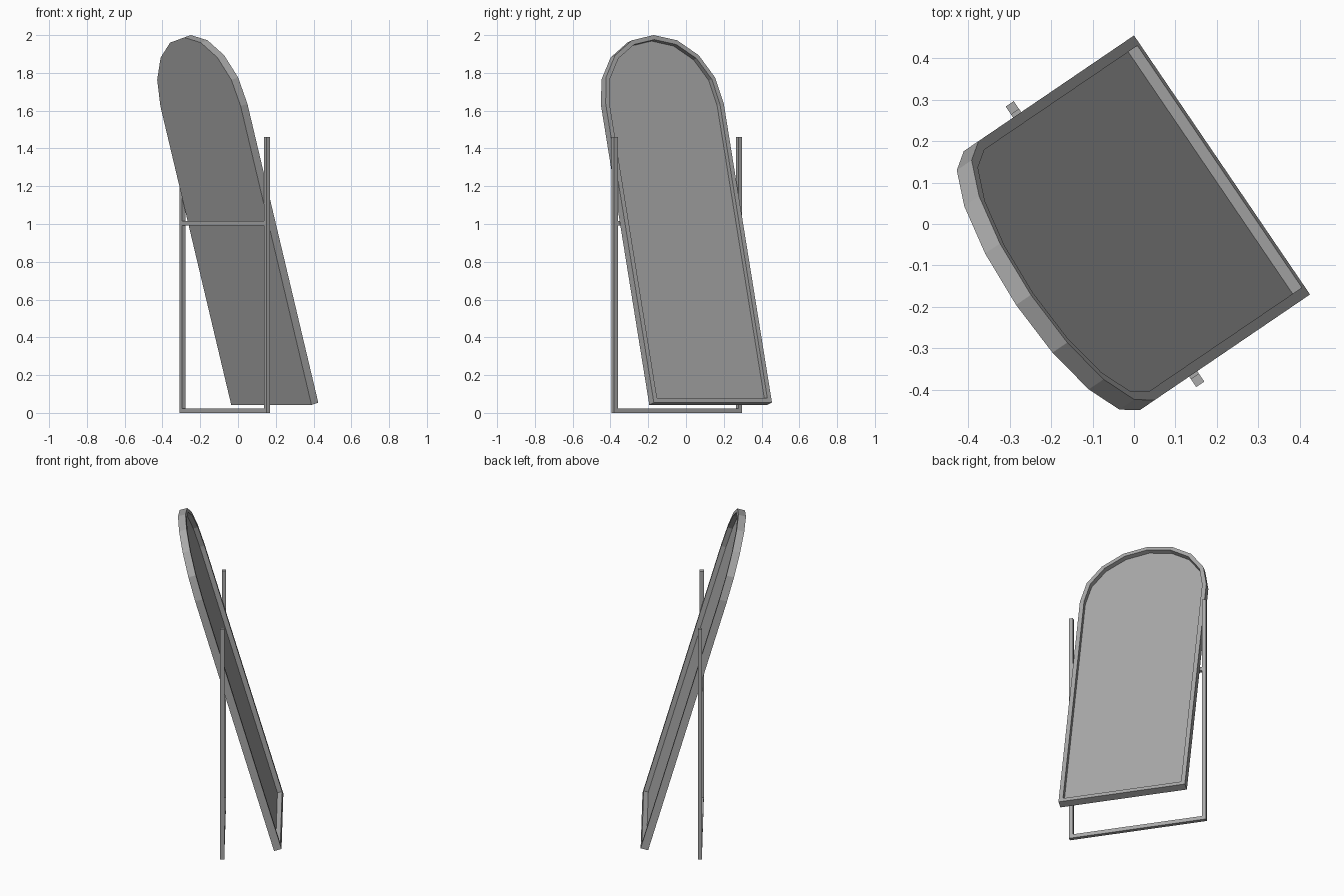
import bpy, bmesh, math
from mathutils import Matrix, Vector

if "Cube" in bpy.data.objects:
    bpy.data.objects.remove(bpy.data.objects["Cube"])

grey = bpy.data.materials.new("mid grey")
grey.use_nodes = True
COLOUR = (0.4, 0.4, 0.4, 1)
grey.diffuse_color = COLOUR
grey.node_tree.nodes["Principled BSDF"].inputs["Base Color"].default_value = COLOUR

TURN = math.radians(34.2)    # heading of the mirror face, from +x
TILT = math.radians(16)      # backward lean
WIDTH, LENGTH, DEPTH = 0.756, 2.024, 0.045
RIM, RECESS = 0.025, 0.028
heading = Matrix.Rotation(TURN, 4, 'Z')


def add_object(name, bm, matrix):
    mesh = bpy.data.meshes.new(name)
    bmesh.ops.recalc_face_normals(bm, faces=bm.faces)
    bm.to_mesh(mesh)
    bm.free()
    mesh.materials.append(grey)
    obj = bpy.data.objects.new(name, mesh)
    obj.matrix_world = matrix
    bpy.context.collection.objects.link(obj)
    return obj


def arch(inset, x, segments=8):
    """Arched outline in the local yz plane, bottom edge on z = 0."""
    r = WIDTH / 2 - inset
    centre = LENGTH - WIDTH / 2
    points = [(x, -r, inset), (x, r, inset)]
    for i in range(segments + 1):
        a = math.pi * i / segments
        points.append((x, r * math.cos(a), centre + r * math.sin(a)))
    return points


# Leaning arched mirror: back, outer wall, rim, inner wall and glass
bm = bmesh.new()
loops = [[bm.verts.new(p) for p in arch(inset, x)]
         for inset, x in ((0, -DEPTH), (0, 0), (RIM, 0), (RIM, -RECESS))]
n = len(loops[0])
for a, b in zip(loops, loops[1:]):
    for i in range(n):
        j = (i + 1) % n
        bm.faces.new((a[i], a[j], b[j], b[i]))
bm.faces.new(loops[0])
bm.faces.new(loops[-1])
lean = Matrix.Rotation(-TILT, 4, 'Y')
add_object("mirror", bm, Matrix.Translation((0.2125, 0.1425, 0.0545)) @ heading @ lean)

# Stand of square bars
BAR = 0.0235
SPAN = 0.795
stand = Matrix.Translation((-0.07, -0.0485, 0)) @ heading


def bar(name, size, centre):
    bm = bmesh.new()
    bmesh.ops.create_cube(bm, size=1)
    bmesh.ops.scale(bm, vec=size, verts=bm.verts)
    add_object(name, bm, stand @ Matrix.Translation(Vector(centre)))


POST = 1.46
for name, side in (("left_post", 1), ("right_post", -1)):
    bar(name, (BAR, BAR, POST), (0, side * SPAN / 2, POST / 2))
for name, z in (("bottom_bar", BAR / 2), ("rest_bar", 1.003)):
    bar(name, (BAR, SPAN - BAR, BAR), (0, 0, z))
